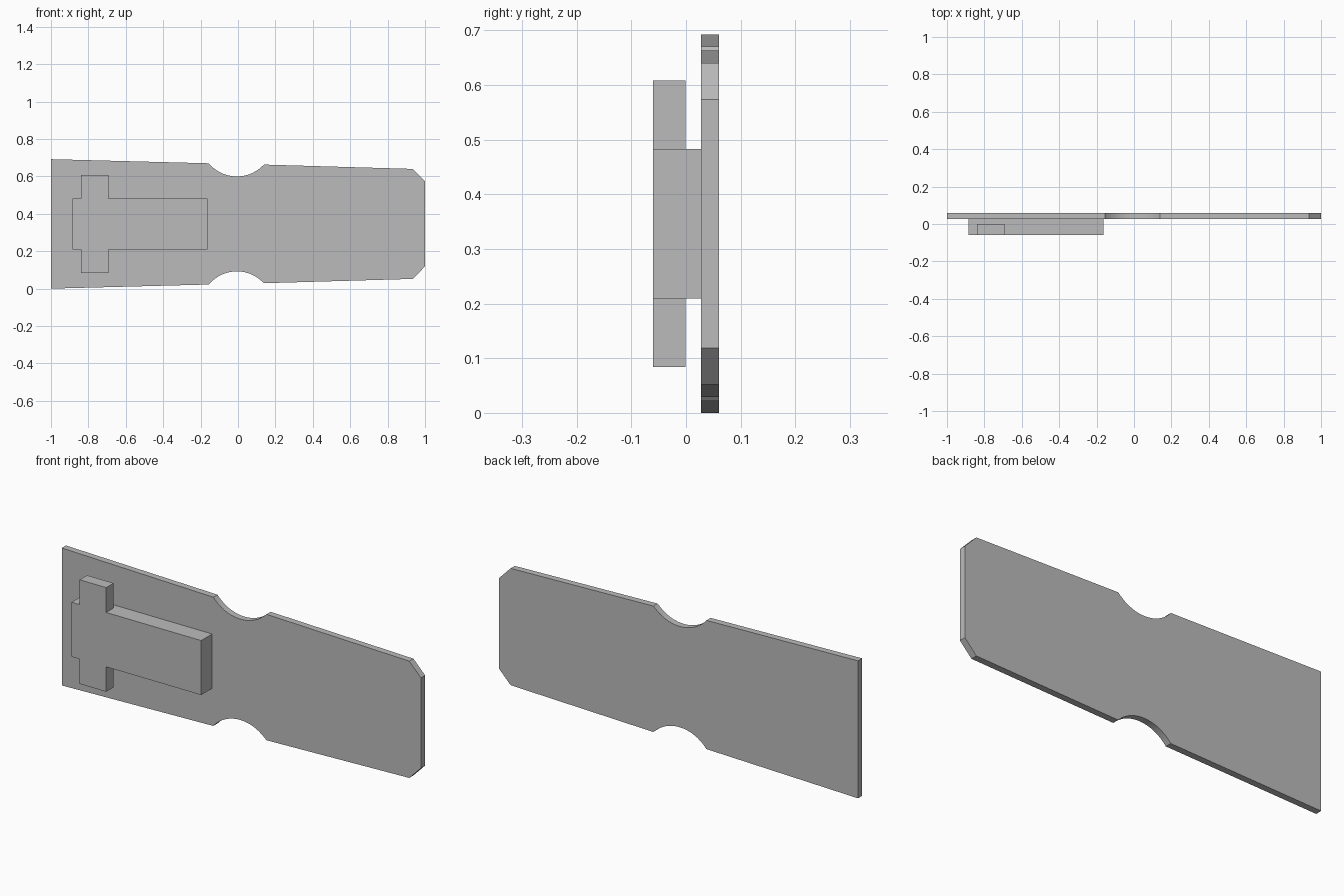
import bpy
import bmesh
from math import atan2, cos, hypot, sin

cube = bpy.data.objects.get("Cube")
if cube:
    bpy.data.objects.remove(cube, do_unlink=True)

grey = bpy.data.materials.new("plain grey")
grey.use_nodes = True
grey.diffuse_color = (0.5, 0.5, 0.5, 1)
grey.node_tree.nodes["Principled BSDF"].inputs["Base Color"].default_value = (0.5, 0.5, 0.5, 1)

MID_Z = 0.346      # height of the symmetry line
FRONT = -0.06      # front of the raised cross
PLATE_FRONT = 0.027
PLATE_BACK = 0.06


def extrude_outline(name, outline, y0, y1):
    """Extrude an x-z outline from y0 back to y1."""
    bm = bmesh.new()
    face = bm.faces.new([bm.verts.new((x, y0, z)) for x, z in outline])
    result = bmesh.ops.extrude_face_region(bm, geom=[face])
    moved = [g for g in result["geom"] if isinstance(g, bmesh.types.BMVert)]
    bmesh.ops.translate(bm, verts=moved, vec=(0, y1 - y0, 0))
    bmesh.ops.recalc_face_normals(bm, faces=bm.faces)
    mesh = bpy.data.meshes.new(name)
    bm.to_mesh(mesh)
    bm.free()
    mesh.materials.append(grey)
    obj = bpy.data.objects.new(name, mesh)
    bpy.context.collection.objects.link(obj)
    return obj


def box(name, x0, x1, z0, z1, y0, y1):
    return extrude_outline(name, [(x0, z0), (x1, z0), (x1, z1), (x0, z1)], y0, y1)


def arc(start, end, centre, steps=20):
    """Points of a circular arc between two ends, about a centre."""
    (cx, cz), radius = centre, hypot(start[0] - centre[0], start[1] - centre[1])
    a0, a1 = (atan2(p[1] - cz, p[0] - cx) for p in (start, end))
    inner = [a0 + (a1 - a0) * i / steps for i in range(1, steps)]
    return [start] + [(cx + radius * cos(a), cz + radius * sin(a)) for a in inner] + [end]


# Tapered plate: upper half outline about the symmetry line, then mirrored
notch = arc((-0.156, 0.324), (0.14, 0.317), (-0.006, 0.449))
upper = [(-1, 0.346)] + notch + [(0.935, 0.294), (1, 0.227)]
outline = [(x, MID_Z + h) for x, h in upper]
outline += [(x, MID_Z - h) for x, h in reversed(upper)]
plate = extrude_outline("plate", outline, PLATE_FRONT, PLATE_BACK)

# Raised block on the front with a lug above and below
box("raised_block", -0.885, -0.163, MID_Z - 0.137, MID_Z + 0.137, FRONT, PLATE_FRONT)
for name, side in (("upper_lug", 1), ("lower_lug", -1)):
    z0, z1 = sorted((MID_Z + side * 0.137, MID_Z + side * 0.262))
    box(name, -0.84, -0.692, z0, z1, FRONT, -0.001)

# Smooth only the curved notches
bpy.ops.object.select_all(action="DESELECT")
plate.select_set(True)
bpy.context.view_layer.objects.active = plate
bpy.ops.object.shade_smooth_by_angle()
